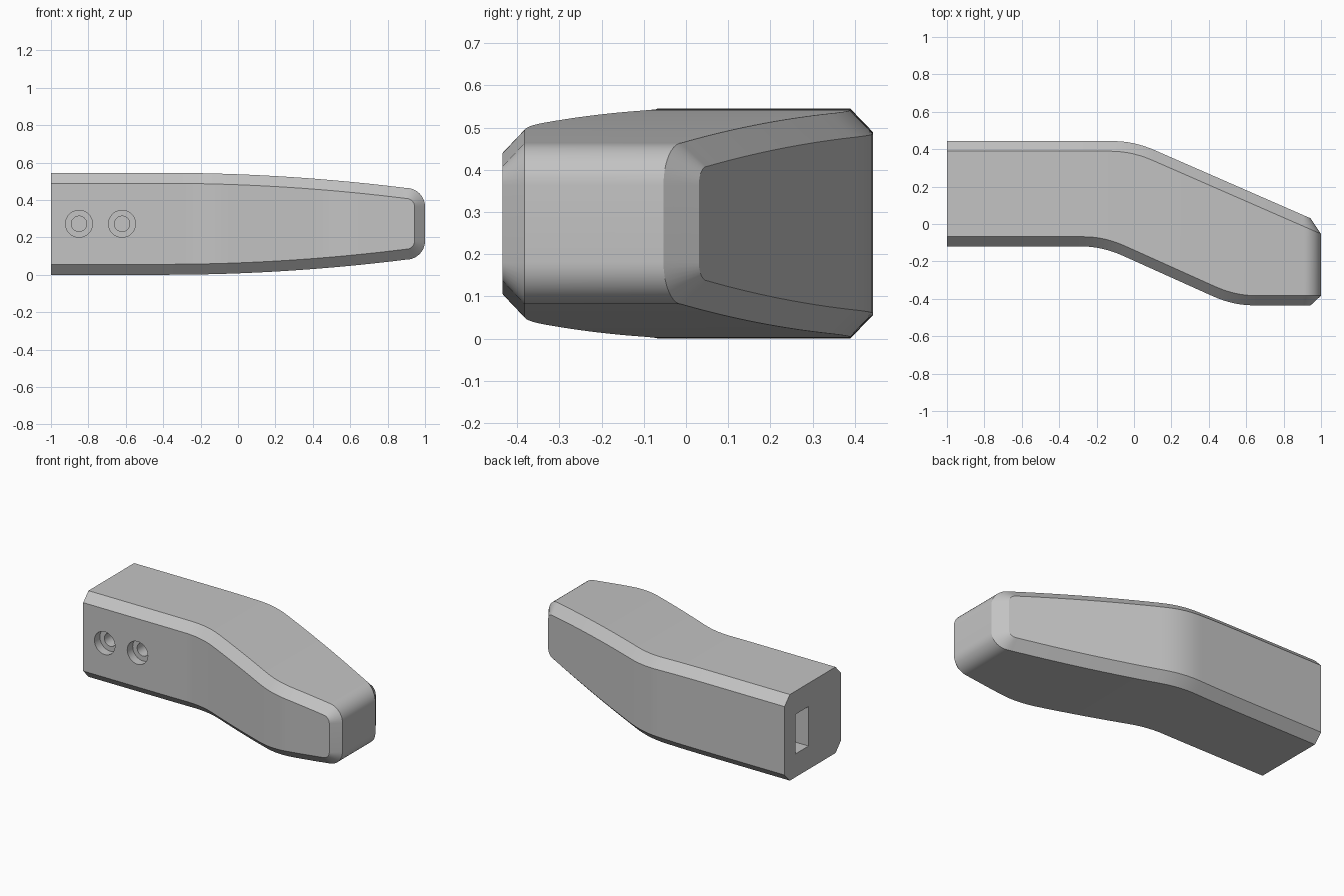
import bpy, bmesh, math
from mathutils import Matrix

cube = bpy.data.objects.get("Cube")
if cube:
    bpy.data.objects.remove(cube)

MID = 0.2725      # height of the symmetry plane
CH = 0.056        # chamfer size
R = 0.10          # corner radius of the far end
ARC_X = 0.90      # where the corner arc starts

grey = bpy.data.materials.new("plain grey")
grey.use_nodes = True
colour = (0.55, 0.55, 0.55, 1)
grey.diffuse_color = colour
grey.node_tree.nodes["Principled BSDF"].inputs["Base Color"].default_value = colour


def ramp(x, start, w=0.11):
    """Zero before start, x - start after it, with a rounded bend."""
    if x < start - w:
        return 0.0
    return x - start if x > start + w else (x - start + w) ** 2 / (4 * w)


def front_y(x, inner):
    s = 0.012 * inner
    return -0.12 + 0.052 * inner + 0.45 * (ramp(x, 0.53 + s) - ramp(x, -0.17 + s))


def back_y(x, inner):
    return 0.443 - 0.054 * inner - 0.437 * ramp(x, 0.0 - 0.012 * inner)


def half_height(x):
    return MID - 0.048 * max(0, x + 0.4) ** 2


def section(x_face, h_face, x_rim, h_rim):
    """Eight-sided section: faces at the reduced height, rim at full height."""
    top = [(x_face, front_y(x_face, 0), h_face), (x_rim, front_y(x_rim, 1), h_rim),
           (x_rim, back_y(x_rim, 1), h_rim), (x_face, back_y(x_face, 0), h_face)]
    ring = top + [(x, y, -h) for x, y, h in reversed(top)]
    return [(x, y, MID + h) for x, y, h in ring]


def new_object(name, bm):
    bmesh.ops.recalc_face_normals(bm, faces=bm.faces)
    mesh = bpy.data.meshes.new(name)
    bm.to_mesh(mesh)
    bm.free()
    mesh.materials.append(grey)
    ob = bpy.data.objects.new(name, mesh)
    bpy.context.collection.objects.link(ob)
    return ob


# Handle body: lofted sections, then a rounded corner arc at the far end
xs = [-1.0, -0.4] + [-0.3 + 0.03 * i for i in range(40)]
sections = [section(x, half_height(x) - CH, x, half_height(x)) for x in xs]
centre = half_height(ARC_X) - R
for i in range(11):
    a = math.radians(9 * i)
    r = R - CH
    sections.append(section(ARC_X + r * math.sin(a), centre + r * math.cos(a),
                            ARC_X + R * math.sin(a), centre + R * math.cos(a)))
bm = bmesh.new()
rings = [[bm.verts.new(p) for p in s] for s in sections]
for a, b in zip(rings, rings[1:]):
    for i in range(8):
        j = (i + 1) % 8
        bm.faces.new((a[i], a[j], b[j], b[i]))
bm.faces.new(rings[0])
last = rings[-1]
bm.faces.new(last[1:3] + last[5:7])
bm.faces.new((last[0], last[1], last[6], last[7]))
bm.faces.new((last[2], last[3], last[4], last[5]))
body = new_object("handle_body", bm)


def cut(cutter):
    cutter.hide_render = True
    mod = body.modifiers.new("cut", "BOOLEAN")
    mod.operation = "DIFFERENCE"
    mod.solver = "EXACT"
    mod.object = cutter
    bpy.context.view_layer.objects.active = body
    bpy.ops.object.modifier_apply(modifier=mod.name)
    bpy.data.objects.remove(cutter)


# Slot in the flat end
bm = bmesh.new()
bmesh.ops.create_cube(bm, size=1, matrix=Matrix.Translation((-0.8, 0.267, MID))
                      @ Matrix.Diagonal((0.7, 0.13, 0.25, 1)))
cut(new_object("slot_cutter", bm))

# Two counterbored screw holes reaching the slot
for x in (-0.85, -0.62):
    for radius, end in ((0.072, -0.065), (0.041, 0.23)):
        bm = bmesh.new()
        depth = end + 0.2
        place = Matrix.Translation((x, end - depth / 2, MID)) @ Matrix.Rotation(math.pi / 2, 4, "X")
        bmesh.ops.create_cone(bm, cap_ends=True, segments=40, radius1=radius,
                              radius2=radius, depth=depth, matrix=place)
        cut(new_object("hole_cutter", bm))

# Smooth bends, crisp chamfers
bpy.ops.object.select_all(action="DESELECT")
body.select_set(True)
bpy.context.view_layer.objects.active = body
bpy.ops.object.shade_smooth_by_angle(angle=math.radians(25))
